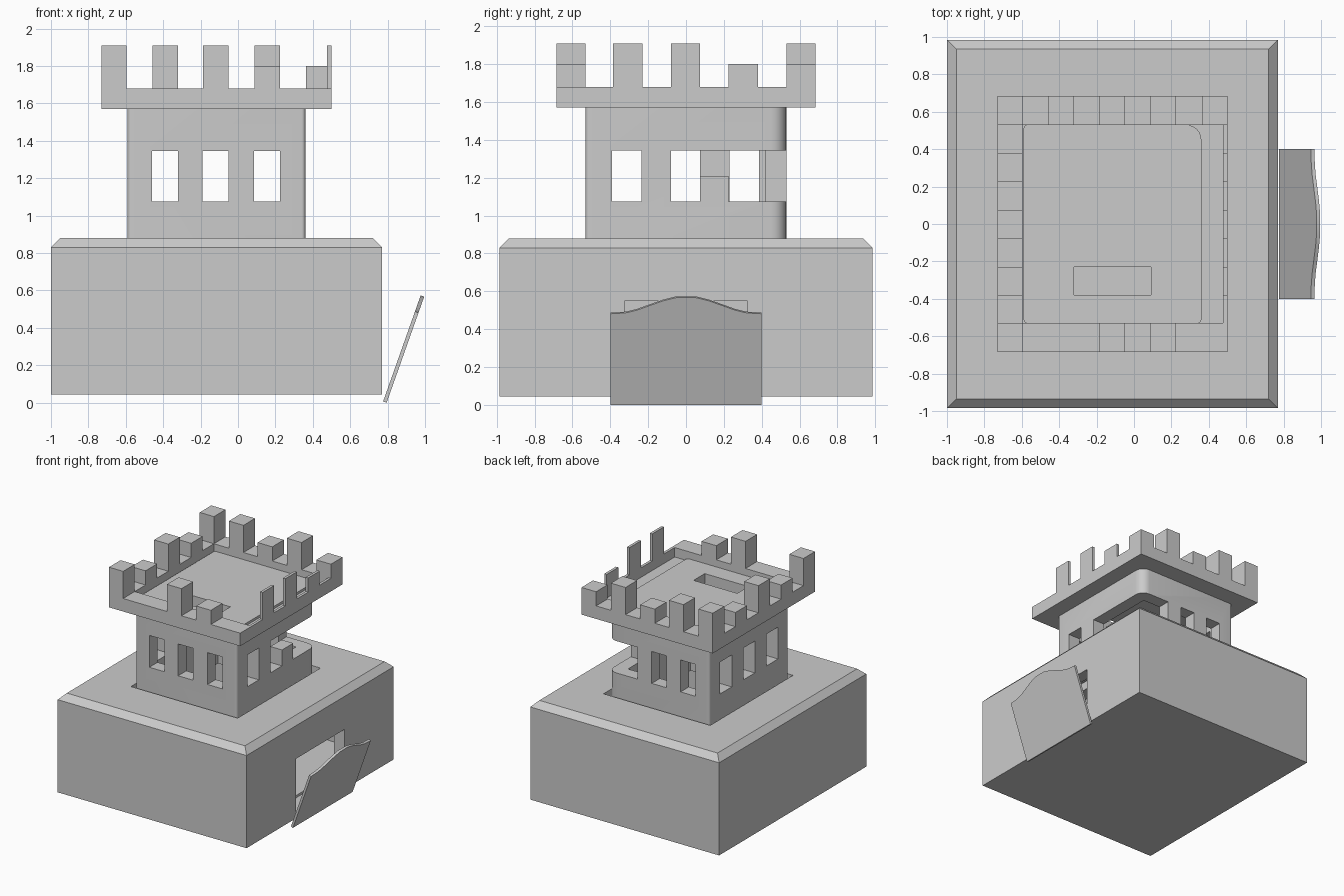
import bpy, math

if "Cube" in bpy.data.objects:
    bpy.data.objects.remove(bpy.data.objects["Cube"])


def prism(name, pts, z0, z1):
    """Extrude a closed xy outline (counter-clockwise) from z0 to z1."""
    n = len(pts)
    verts = [(x, y, z) for z in (z0, z1) for x, y in pts]
    faces = [tuple(range(n))[::-1], tuple(range(n, 2 * n))]
    faces += [(i, (i + 1) % n, (i + 1) % n + n, i + n) for i in range(n)]
    me = bpy.data.meshes.new(name)
    me.from_pydata(verts, [], faces)
    ob = bpy.data.objects.new(name, me)
    bpy.context.collection.objects.link(ob)
    return ob


def box(name, x0, x1, y0, y1, z0, z1):
    return prism(name, [(x0, y0), (x1, y0), (x1, y1), (x0, y1)], z0, z1)


def cut(ob, *dims):
    """Subtract a box and discard the cutter."""
    c = box("cutter", *dims)
    c.hide_render = True
    m = ob.modifiers.new("cut", 'BOOLEAN')
    m.operation, m.solver, m.object = 'DIFFERENCE', 'EXACT', c
    bpy.context.view_layer.objects.active = ob
    bpy.ops.object.modifier_apply(modifier=m.name)
    bpy.data.objects.remove(c)


def rounded(x0, x1, y0, y1, radii, steps=6):
    """Rectangle outline with one radius per corner."""
    pts = []
    corners = [(x0, y0, 1, 1), (x1, y0, -1, 1), (x1, y1, -1, -1), (x0, y1, 1, -1)]
    for k, ((x, y, sx, sy), r) in enumerate(zip(corners, radii)):
        for i in range(steps + 1):
            a = math.pi * (1 + k / 2 + i / steps / 2)
            pts.append((x + sx * r + r * math.cos(a), y + sy * r + r * math.sin(a)))
    return pts


# Base block with chamfered top edge, hollow inside
base = box("base", -1.0, 0.77, -0.985, 0.985, 0.045, 0.88)
for v in base.data.vertices:
    if v.co.z > 0.5:
        v.co.z = 0.83
cap = box("base_chamfer", -1.0, 0.77, -0.985, 0.985, 0.83, 0.88)
for v in cap.data.vertices:
    if v.co.z > 0.85:
        v.co.x += 0.05 if v.co.x < 0 else -0.05
        v.co.y += 0.05 if v.co.y < 0 else -0.05
m = base.modifiers.new("join", 'BOOLEAN')
m.operation, m.solver, m.object = 'UNION', 'EXACT', cap
bpy.context.view_layer.objects.active = base
bpy.ops.object.modifier_apply(modifier=m.name)
bpy.data.objects.remove(cap)
cut(base, -0.9, 0.67, -0.885, 0.885, 0.1, 0.79)
cut(base, -0.615, 0.385, -0.555, 0.555, 0.7, 1.0)      # gap round the tower
cut(base, 0.6, 0.9, -0.325, 0.325, 0.08, 0.55)          # doorway

# Tower shell
tower = prism("tower", rounded(-0.59, 0.36, -0.53, 0.53, (0.02, 0.02, 0.08, 0.02)), 0.74, 1.62)
cut(tower, -0.48, 0.25, -0.42, 0.42, 0.6, 1.52)
for x in (-0.46, -0.19, 0.085):
    cut(tower, x, x + 0.14, -0.7, 0.7, 1.075, 1.345)
for y in (-0.39, -0.08, 0.23):
    cut(tower, -0.7, 0.5, y, y + 0.155, 1.075, 1.345)
cut(tower, 0.2, 0.5, -0.08, 0.7, 1.075, 1.345)          # broken rear right corner
cut(tower, -0.32, 0.09, -0.38, -0.23, 1.45, 1.8)        # roof slot
box("broken_pillar", 0.25, 0.36, 0.075, 0.225, 1.07, 1.21)

# Parapet tray
parapet = box("parapet", -0.73, 0.5, -0.685, 0.685, 1.57, 1.68)
cut(parapet, -0.597, 0.477, -0.53, 0.53, 1.6, 1.8)
cut(parapet, -0.32, 0.09, -0.38, -0.23, 1.45, 1.8)

# Battlements: tall and broken (short) ones
T, S = 1.91, 1.80
X = [(-0.73, -0.597), (-0.457, -0.32), (-0.187, -0.05), (0.087, 0.225), (0.363, 0.5)]
Y = [(-0.685, -0.53), (-0.385, -0.23), (-0.08, 0.073), (0.225, 0.38), (0.53, 0.685)]
rows = {
    "front": [(X[i], Y[0], h) for i, h in ((0, T), (2, T), (3, S))],
    "back": [(X[i], Y[4], h) for i, h in ((0, T), (1, T), (2, S), (3, T), (4, S))],
    "left": [(X[0], Y[i], h) for i, h in ((1, S), (2, T), (3, S))],
    "right": [((0.477, 0.5), Y[i], h) for i, h in ((1, T), (2, T), (3, S))],
}
for side, row in rows.items():
    for (x0, x1), (y0, y1), h in row:
        box(side + "_merlon", x0, x1, y0, y1, 1.68, h)

# Leaning door panel with a curved top
half = [(0.4, 0.51), (0.32, 0.515), (0.26, 0.53), (0.2, 0.553), (0.12, 0.583), (0.05, 0.601)]
outline = [(-0.4, 0), (0.4, 0)] + half + [(-y, h) for y, h in reversed(half)]
door = prism("door", outline, 0, 0.02)
a = math.atan2(0.2, 0.565)
for v in door.data.vertices:
    y, h, t = v.co
    v.co = (0.776 + h * math.sin(a) + t * math.cos(a), y,
            0.007 + h * math.cos(a) - t * math.sin(a))

# Smooth only the gently rounded corners
for ob in (tower, door):
    bpy.ops.object.select_all(action='DESELECT')
    ob.select_set(True)
    bpy.context.view_layer.objects.active = ob
    bpy.ops.object.shade_smooth_by_angle(angle=math.radians(25))
